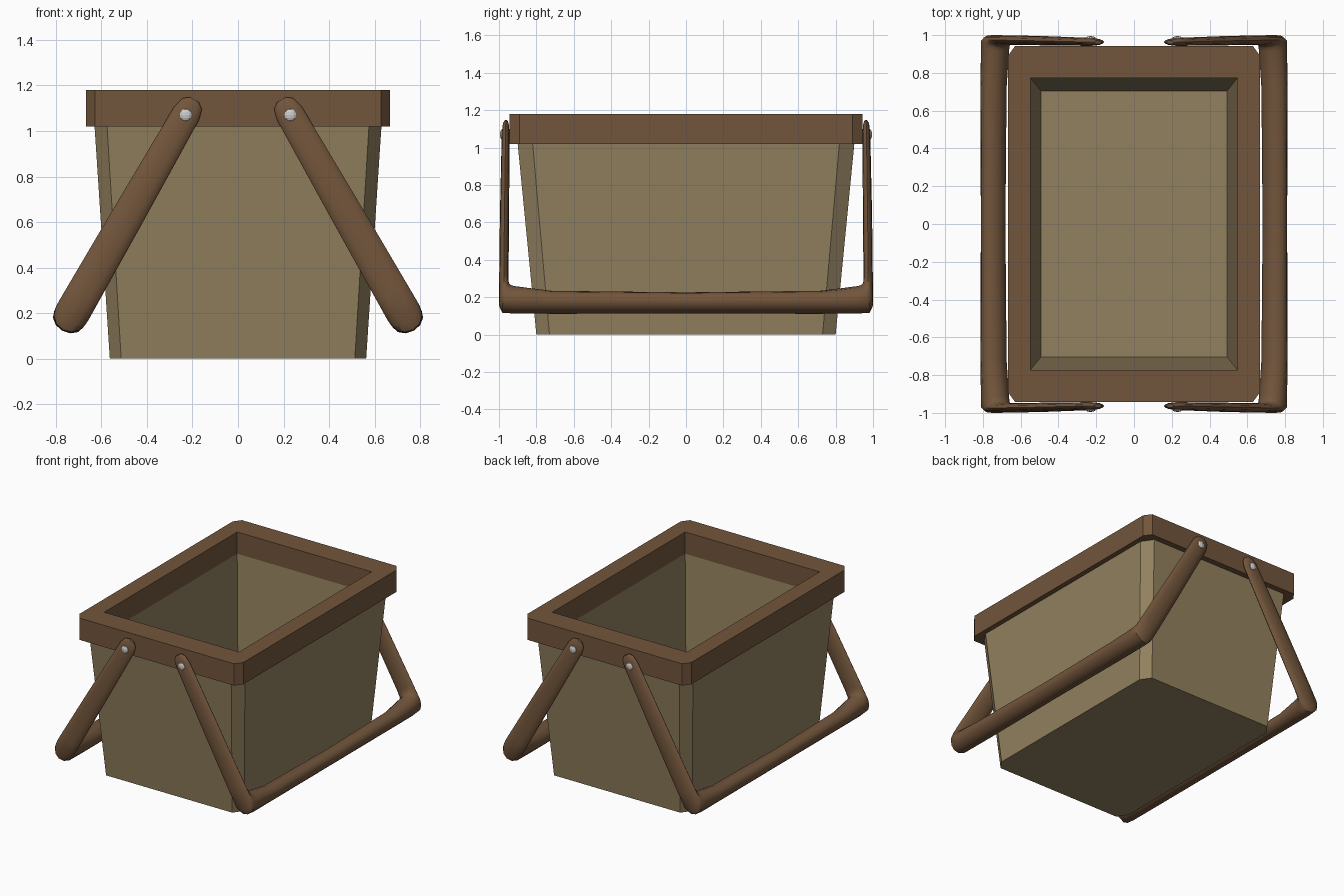
import bpy, bmesh, math
from mathutils import Vector

if "Cube" in bpy.data.objects:
    bpy.data.objects.remove(bpy.data.objects["Cube"])


def material(name, rgb):
    m = bpy.data.materials.new(name)
    m.diffuse_color = (*rgb, 1)
    m.use_nodes = True
    m.node_tree.nodes["Principled BSDF"].inputs["Base Color"].default_value = m.diffuse_color
    return m


TAN = material("woven_tan", (0.29, 0.22, 0.115))
BROWN = material("brown_wood", (0.17, 0.092, 0.045))


def skin(name, rings, mat, cyclic=False, smooth=False):
    """Bridge equal-length rings of points; cap the ends or close the cycle."""
    bm = bmesh.new()
    vs = [[bm.verts.new(p) for p in r] for r in rings]
    pairs = list(zip(vs, vs[1:])) + ([(vs[-1], vs[0])] if cyclic else [])
    n = len(vs[0])
    for a, b in pairs:
        for i in range(n):
            j = (i + 1) % n
            bm.faces.new((a[i], a[j], b[j], b[i]))
    if not cyclic:
        bm.faces.new(vs[0])
        bm.faces.new(vs[-1])
    bmesh.ops.remove_doubles(bm, verts=bm.verts[:], dist=1e-5)
    bmesh.ops.recalc_face_normals(bm, faces=bm.faces[:])
    me = bpy.data.meshes.new(name)
    bm.to_mesh(me)
    bm.free()
    ob = bpy.data.objects.new(name, me)
    bpy.context.collection.objects.link(ob)
    me.materials.append(mat)
    if smooth:
        bpy.ops.object.select_all(action='DESELECT')
        ob.select_set(True)
        bpy.context.view_layer.objects.active = ob
        bpy.ops.object.shade_smooth_by_angle(angle=math.radians(40))
    return ob


def rect(x, y, z, cx=0, cy=0):
    """Rectangle loop with chamfered corners (zero chamfer welds to four)."""
    return [(x, -y + cy, z), (x, y - cy, z), (x - cx, y, z), (-x + cx, y, z),
            (-x, y - cy, z), (-x, -y + cy, z), (-x + cx, -y, z), (x - cx, -y, z)]


# Tapered tub with a hollow inside
skin("basket_body", [rect(0.563, 0.80, 0, 0.05, 0.07),
                     rect(0.63, 0.90, 1.02, 0.055, 0.08),
                     rect(0.547, 0.772, 1.02),
                     rect(0.493, 0.704, 0.08)], TAN)

# Thick rim around the opening
skin("rim", [rect(0.667, 0.943, 1.02, 0.038, 0.052),
             rect(0.667, 0.943, 1.18, 0.038, 0.052),
             rect(0.547, 0.772, 1.18),
             rect(0.547, 0.772, 1.02)], BROWN, cyclic=True)

# Handle stations: outer (along arm, y), inner (along arm, y), half width
half = [(-.078, .972, -.078, .952, .022),
        (-.058, .980, -.058, .947, .049),
        (-.010, .985, -.010, .943, .062),
        (.500, .995, .500, .946, .071),
        (.900, .999, .900, .949, .076),
        (1.050, 1.0, .930, .944, .077),
        (1.086, .985, .940, .932, .076),
        (1.091, .920, .946, .915, .075),
        (1.091, .720, .976, .720, .073)]
path = ([(s, y, t, v, w) for s, y, t, v, w in half] + [(1.091, 0, .985, 0, .069)]
        + [(s, -y, t, -v, w) for s, y, t, v, w in reversed(half)])
PIVOT_X, PIVOT_Z, SIDES = 0.23, 1.07, 12

for label, sx in (("right", 1), ("left", -1)):
    along = Vector((0.497 * sx, 0, -0.868))
    across = Vector((0.868 * sx, 0, 0.497))
    pivot = Vector((PIVOT_X * sx, 0, PIVOT_Z))
    rings = []
    for so, yo, si, yi, w in path:
        outer = pivot + along * so + Vector((0, yo, 0))
        inner = pivot + along * si + Vector((0, yi, 0))
        mid, rad = (outer + inner) / 2, (outer - inner) / 2
        rings.append([mid + rad * math.cos(a) + across * w * math.sin(a)
                      for a in (2 * math.pi * k / SIDES for k in range(SIDES))])
    skin("handle_" + label, rings, BROWN, smooth=True)

    # Domed rivets at the pivots
    for end, sy in (("front", -1), ("back", 1)):
        bpy.ops.mesh.primitive_uv_sphere_add(
            segments=10, ring_count=6, radius=0.027,
            location=(PIVOT_X * sx, 0.983 * sy, PIVOT_Z))
        rivet = bpy.context.object
        rivet.name = f"rivet_{label}_{end}"
        rivet.scale = (1, 0.45, 1)
